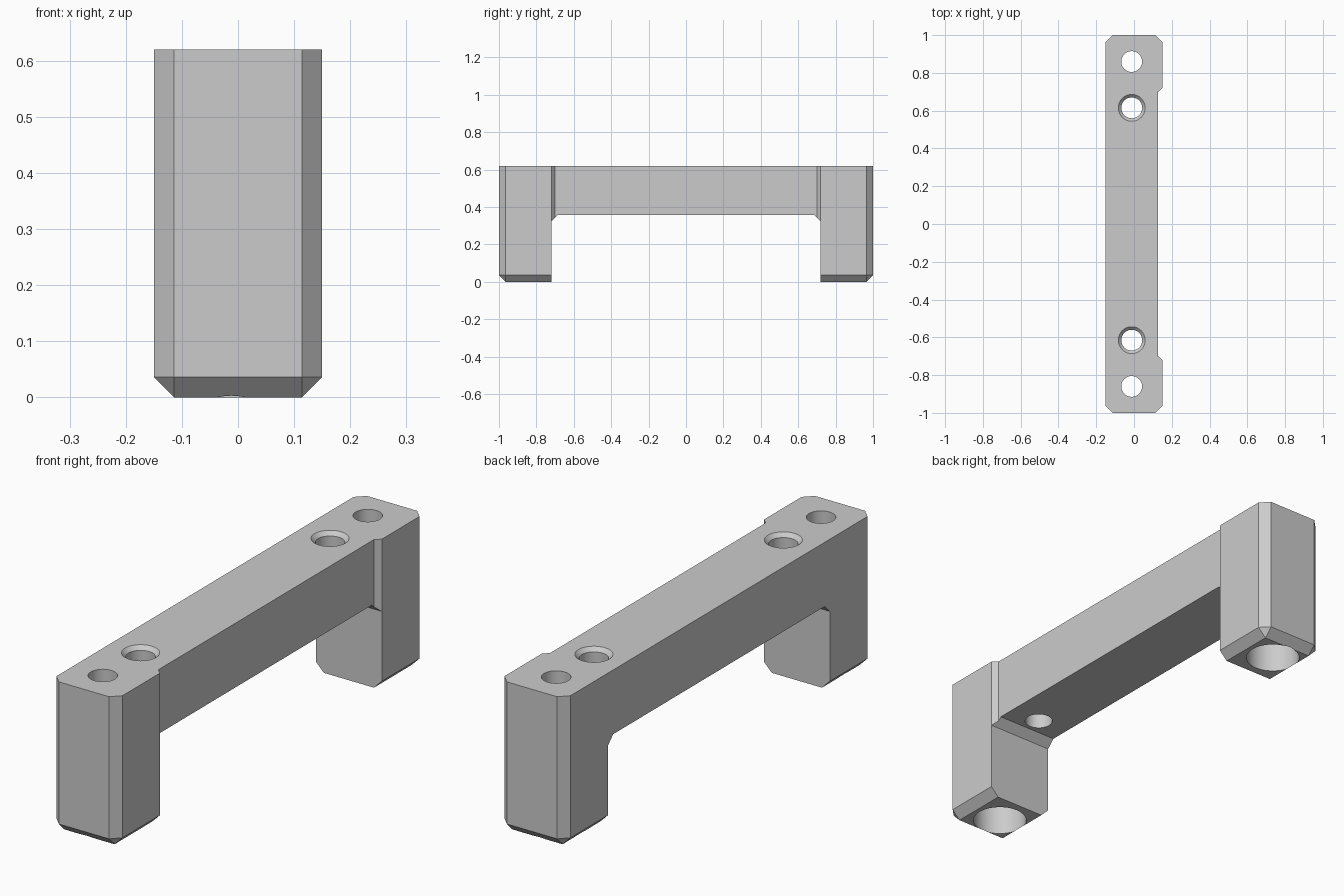
import bpy, bmesh

cube = bpy.data.objects.get("Cube")
if cube:
    bpy.data.objects.remove(cube)

HALF_W, HEIGHT, CHAMFER = 0.15, 0.62, 0.036
LEG_Y, BAR_Z = 0.72, 0.356      # inner leg face, underside of the bar
HOLE_X = -0.012                 # holes follow the middle of the recessed bar

grey = bpy.data.materials.new("plain_grey")
grey.use_nodes = True
color = (0.6, 0.6, 0.6, 1)
grey.diffuse_color = color
grey.node_tree.nodes["Principled BSDF"].inputs["Base Color"].default_value = color


def prism(name, points, offset):
    """Closed polygon swept along an offset vector."""
    bm = bmesh.new()
    face = bm.faces.new([bm.verts.new(p) for p in points])
    swept = bmesh.ops.extrude_face_region(bm, geom=[face])["geom"]
    verts = [v for v in swept if isinstance(v, bmesh.types.BMVert)]
    bmesh.ops.translate(bm, verts=verts, vec=offset)
    bmesh.ops.recalc_face_normals(bm, faces=bm.faces)
    return to_object(name, bm)


def to_object(name, bm):
    mesh = bpy.data.meshes.new(name)
    bm.to_mesh(mesh)
    bm.free()
    mesh.materials.append(grey)
    obj = bpy.data.objects.new(name, mesh)
    bpy.context.collection.objects.link(obj)
    return obj


def drill(name, y, z0, z1, r0, r1):
    """Round or conical cutter between two heights."""
    bm = bmesh.new()
    bmesh.ops.create_cone(bm, cap_ends=True, segments=64, radius1=r0,
                          radius2=r1, depth=z1 - z0)
    bmesh.ops.translate(bm, verts=bm.verts, vec=(HOLE_X, y, (z0 + z1) / 2))
    return to_object(name, bm)


# Bridge-shaped handle, swept across its width
half = [(1, HEIGHT), (1, 0), (LEG_Y, 0), (LEG_Y, 0.323), (LEG_Y - 0.033, BAR_Z)]
outline = half + [(-y, z) for y, z in reversed(half)]
handle = prism("bridge_handle", [(-HALF_W, y, z) for y, z in outline],
               (2 * HALF_W, 0, 0))

# Chamfer the outer upright edges and the outer edges of the feet
bm = bmesh.new()
bm.from_mesh(handle.data)


def is_outer(edge):
    a, b = (v.co for v in edge.verts)
    at_end = abs(a.y) > 0.99 and abs(b.y) > 0.99
    at_floor = a.z < 0.001 and b.z < 0.001
    along_leg = abs(a.x - b.x) < 0.001
    return (at_end and (along_leg or at_floor)
            and abs(a.z - b.z) + abs(a.x - b.x) > 0.1
            and a.y * b.y > 0) or (at_floor and along_leg and a.y * b.y > 0)


bmesh.ops.bevel(bm, geom=[e for e in bm.edges if is_outer(e)], offset=CHAMFER,
                offset_type='OFFSET', segments=1, affect='EDGES')
bm.to_mesh(handle.data)
bm.free()

# Shallow recess on the left face of the bar, with slanted ends
recess = [(0.128, 0.70), (0.15, LEG_Y), (0.2, LEG_Y)]
recess += [(x, -y) for x, y in reversed(recess)]
cutters = [prism("recess_cutter", [(x, y, 0.323) for x, y in recess], (0, 0, 0.5))]

# Screw holes: wide bores under the legs, countersunk holes in the bar
for side in (-1, 1):
    cutters += [
        drill("leg_hole_cutter", side * 0.86, -0.1, 0.8, 0.055, 0.055),
        drill("leg_bore_cutter", side * 0.86, -0.1, BAR_Z, 0.107, 0.107),
        drill("bar_hole_cutter", side * 0.615, 0.2, 0.8, 0.055, 0.055),
        drill("countersink_cutter", side * 0.615, HEIGHT - 0.025,
              HEIGHT + 0.025, 0.046, 0.096),
    ]

bpy.ops.object.select_all(action='DESELECT')
handle.select_set(True)
bpy.context.view_layer.objects.active = handle
for cutter in cutters:
    cutter.hide_render = True
    cut = handle.modifiers.new("cut", 'BOOLEAN')
    cut.operation = 'DIFFERENCE'
    cut.solver = 'EXACT'
    cut.object = cutter
    bpy.ops.object.modifier_apply(modifier=cut.name)
    bpy.data.objects.remove(cutter)

bpy.ops.object.shade_smooth_by_angle(angle=0.5)
